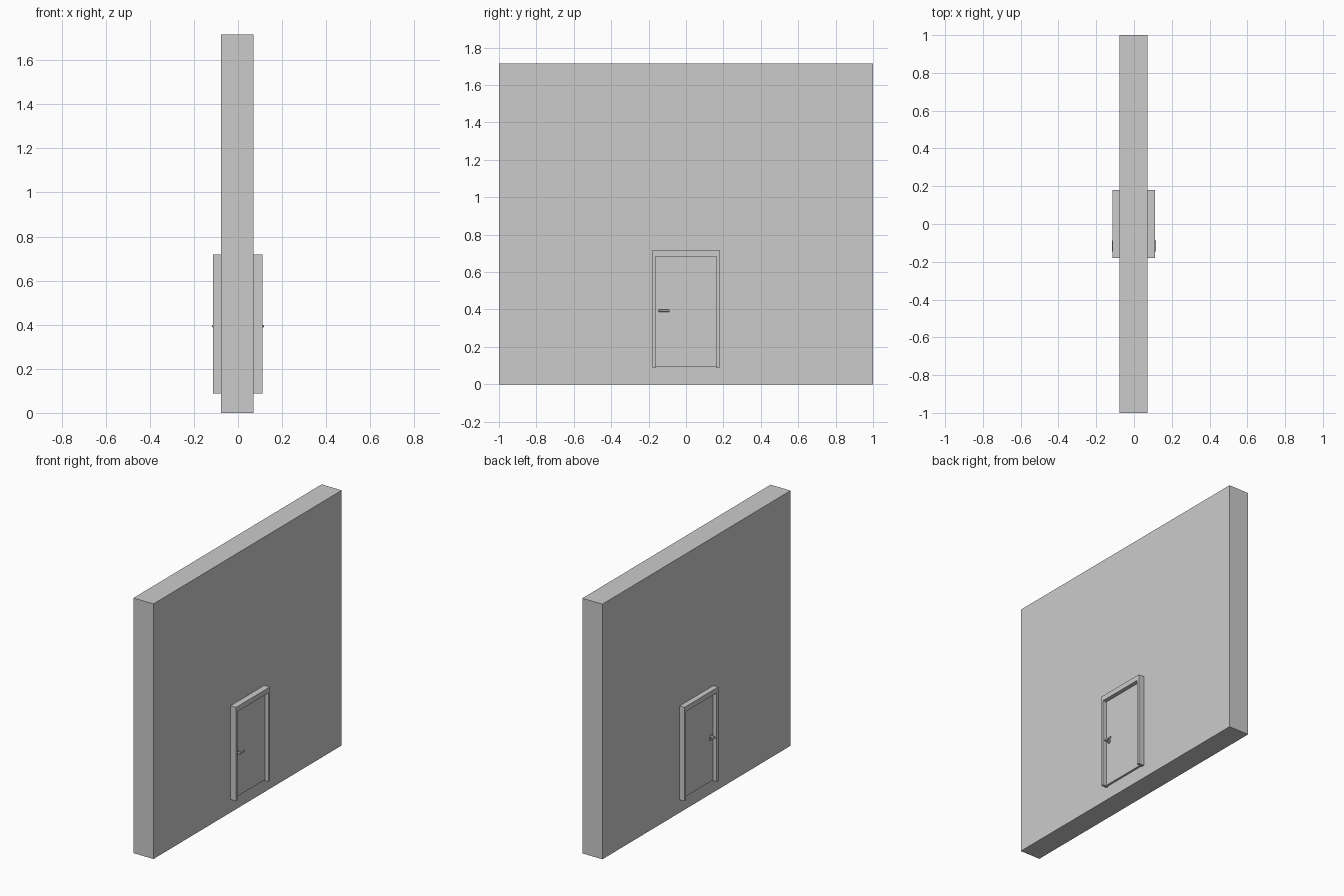
import bpy, math

if "Cube" in bpy.data.objects:
    bpy.data.objects.remove(bpy.data.objects["Cube"])


def box(name, x0, x1, y0, y1, z0, z1, bevel=0):
    bpy.ops.mesh.primitive_cube_add(size=1, location=((x0 + x1) / 2, (y0 + y1) / 2, (z0 + z1) / 2))
    ob = bpy.context.object
    ob.name = name
    ob.scale = (x1 - x0, y1 - y0, z1 - z0)
    bpy.ops.object.transform_apply(location=False, rotation=False, scale=True)
    if bevel:
        mod = ob.modifiers.new("soft_edges", "BEVEL")
        mod.width = bevel
        mod.segments = 2
    return ob


def rod_x(name, radius, x0, x1, y, z):
    bpy.ops.mesh.primitive_cylinder_add(vertices=24, radius=radius, depth=abs(x1 - x0),
                                        location=((x0 + x1) / 2, y, z),
                                        rotation=(0, math.pi / 2, 0))
    ob = bpy.context.object
    ob.name = name
    bpy.ops.object.shade_smooth_by_angle(angle=math.radians(35))
    return ob


# wall slab
box("wall", -0.078, 0.071, -1, 1, 0, 1.716)

# door frame passing through the wall
FX0, FX1 = -0.114, 0.112
box("jamb_left", FX0, FX1, -0.18, -0.163, 0.087, 0.684)
box("jamb_right", FX0, FX1, 0.163, 0.18, 0.087, 0.684)
box("frame_head", FX0, FX1, -0.18, 0.18, 0.684, 0.718)

# door leaf, recessed in the frame but proud of the wall
DX0, DX1 = -0.088, 0.085
box("door", DX0, DX1, -0.163, 0.163, 0.092, 0.684)

# lever handle on each face
HY, HZ = -0.137, 0.393
for side, s, face in (("front", 1, DX1), ("back", -1, DX0)):
    rod_x("rose_" + side, 0.015, face - s * 0.002, face + s * 0.006, HY, HZ)
    rod_x("spindle_" + side, 0.007, face, s * 0.112, HY, HZ)
    xs = sorted((s * 0.107, s * 0.117))
    box("lever_" + side, xs[0], xs[1], HY - 0.009, -0.088, HZ - 0.006, HZ + 0.006, 0.003)
